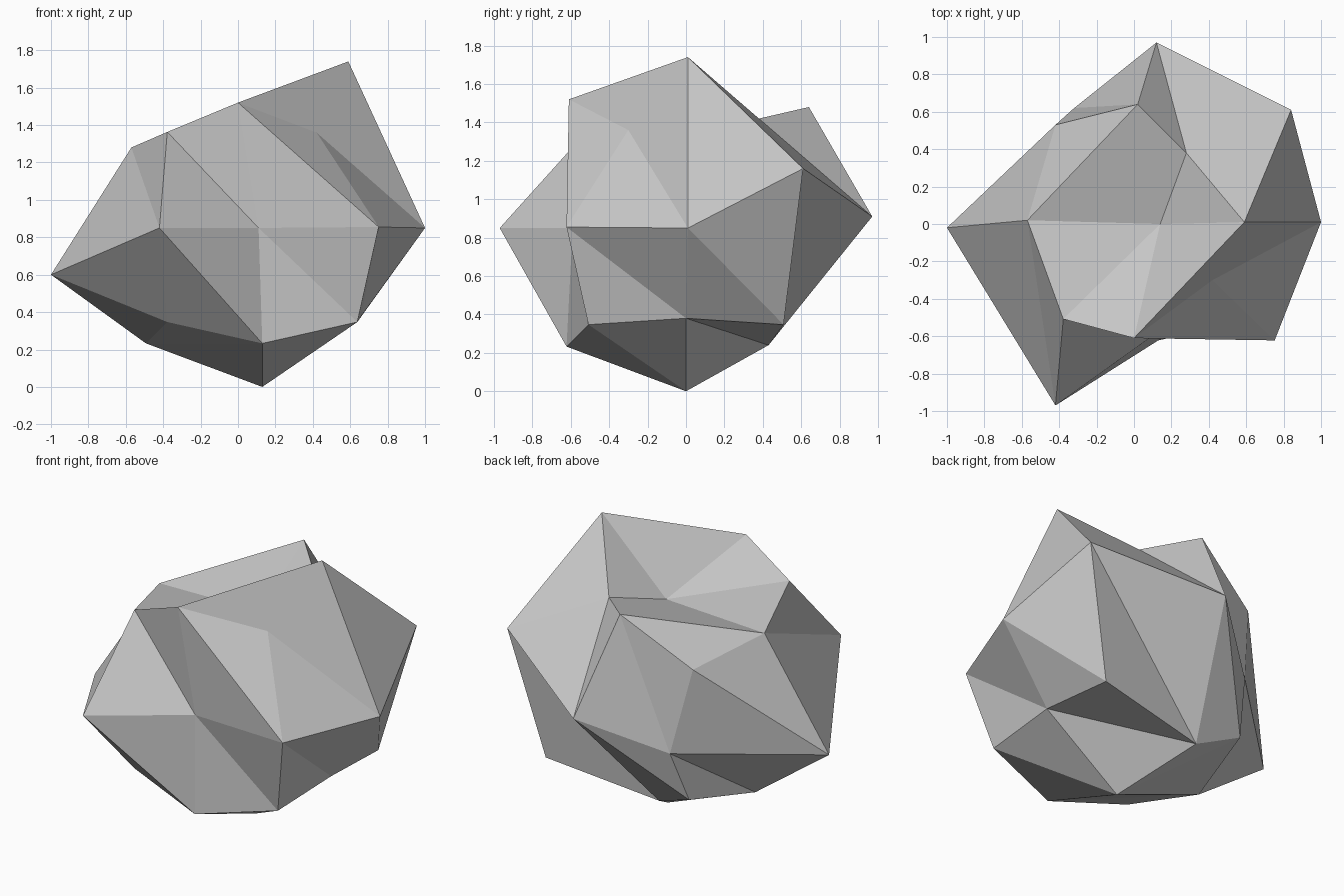
import bpy
import bmesh
from itertools import product
from mathutils import Vector

default_cube = bpy.data.objects.get("Cube")
if default_cube:
    bpy.data.objects.remove(default_cube, do_unlink=True)

# The boulder starts as a cube, cut once and rounded to a ball
CENTRE = Vector((0.13, 0, 0.855))
RADIUS = 0.88
AXIS_WORDS = (("right", "left"), ("front", "back"), ("bottom", "top"))

# Points of the ball that are chipped in or pulled out
CHIPS = {
    "top": (0.14, 0, 1.3),
    "bottom": (0.13, 0, 0),
    "front": (0.11, -0.59, 0.85),
    "back": (0.12, 0.97, 0.91),
    "left": (1, 0.01, 0.85),
    "right": (-1, -0.02, 0.6),
    "left top": (0.59, 0.01, 1.74),
    "right top": (-0.57, 0.02, 1.28),
    "front top": (0, -0.61, 1.52),
    "back top": (0.02, 0.64, 1.48),
    "left bottom": (0.66, 0, 0.38),
    "back bottom": (-0.11, 0.43, 0.24),
    "right front": (-0.42, -0.97, 0.85),
    "right back": (-0.32, 0.62, 0.67),
    "left back": (0.84, 0.61, 1.16),
    "left front top": (0.42, -0.3, 1.36),
    "left back top": (0.28, 0.38, 1.42),
    "right back top": (-0.42, 0.53, 1.2),
}


def point_name(signs):
    """Words for a lattice point, such as 'left front top'."""
    return " ".join(words[sign > 0] for words, sign in zip(AXIS_WORDS, signs) if sign)


def point_position(signs):
    """Chipped position if there is one, otherwise the point on the ball."""
    chip = CHIPS.get(point_name(signs))
    if chip:
        return Vector(chip)
    return CENTRE + Vector(signs).normalized() * RADIUS


def keep_axes(corner, *axes):
    """Flatten a corner onto the given axes: edge middle or side centre."""
    return tuple(corner[i] if i in axes else 0 for i in range(3))


def make_material(name, colour):
    material = bpy.data.materials.new(name)
    material.use_nodes = True
    material.diffuse_color = colour
    shader = material.node_tree.nodes["Principled BSDF"]
    shader.inputs["Base Color"].default_value = colour
    shader.inputs["Roughness"].default_value = 0.9
    return material


# Lattice points
bm = bmesh.new()
points = {}
for signs in product((-1, 0, 1), repeat=3):
    if any(signs):
        points[signs] = bm.verts.new(point_position(signs))

# Three facets around each corner, with parallel creases on each side
for corner in product((-1, 1), repeat=3):
    outward = corner[0] * corner[1] * corner[2] > 0
    for a in range(3):
        b, c = (a + 1) % 3, (a + 2) % 3
        ring = [keep_axes(corner, a, b), corner, keep_axes(corner, a, c), keep_axes(corner, a)]
        if not outward:
            ring.reverse()
        slope = -corner[a] if a == 0 else corner[a]
        crease_at_corner = corner[b] * corner[c] == slope
        start = ring.index(corner if crease_at_corner else keep_axes(corner, a, b))
        first, second, third, fourth = (points[ring[(start + i) % 4]] for i in range(4))
        bm.faces.new((first, second, third))
        bm.faces.new((first, third, fourth))

mesh = bpy.data.meshes.new("boulder")
bm.to_mesh(mesh)
bm.free()

# Flat grey stone
mesh.materials.append(make_material("grey stone", (0.57, 0.57, 0.57, 1)))
boulder = bpy.data.objects.new("boulder", mesh)
bpy.context.collection.objects.link(boulder)
